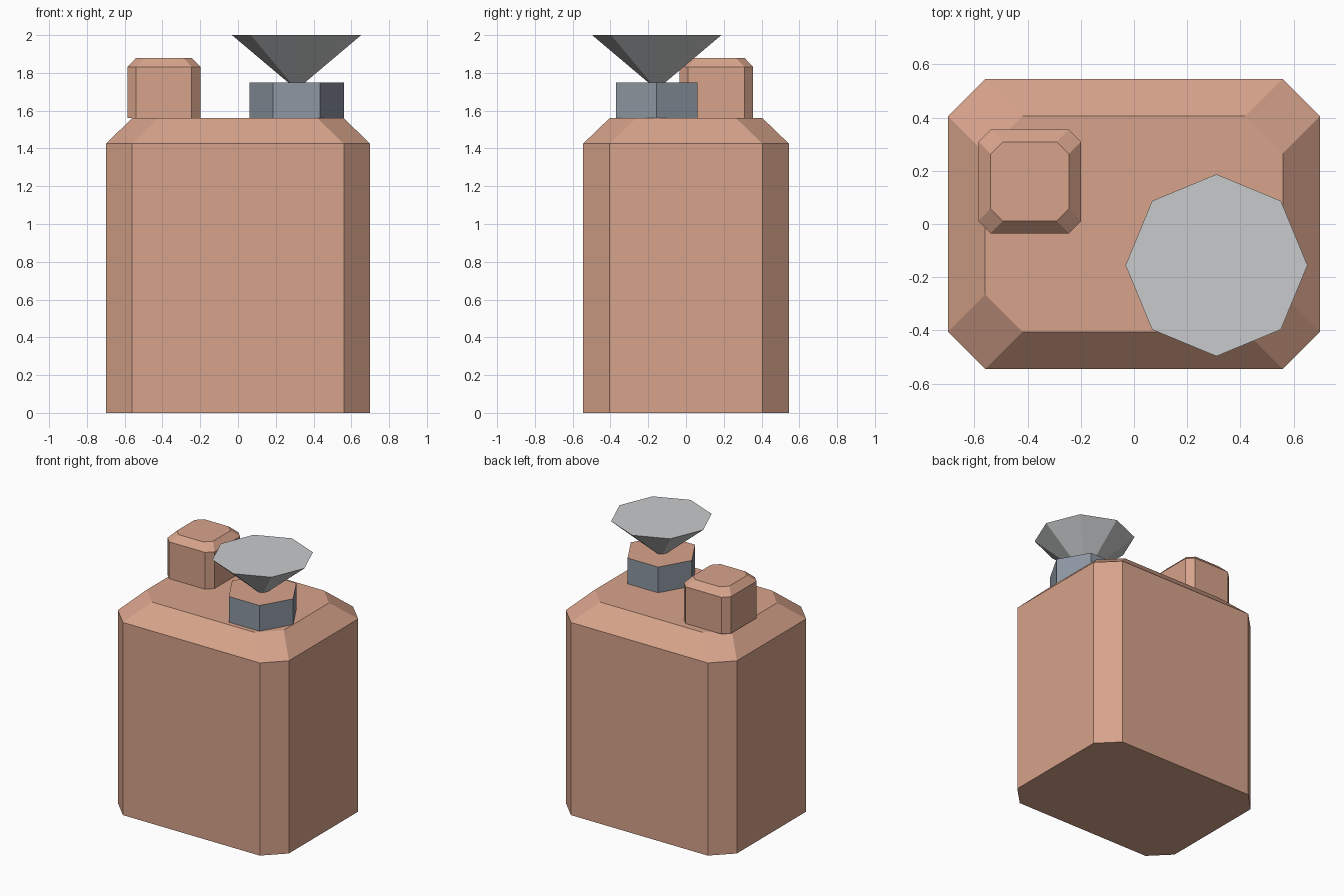
import bpy, bmesh, math

if "Cube" in bpy.data.objects:
    bpy.data.objects.remove(bpy.data.objects["Cube"])


def material(name, rgb):
    m = bpy.data.materials.new(name)
    m.diffuse_color = (*rgb, 1.0)
    m.use_nodes = True
    m.node_tree.nodes["Principled BSDF"].inputs["Base Color"].default_value = m.diffuse_color
    return m


CLAY = material("clay", (0.68, 0.366, 0.258))
STEEL = material("blue_grey", (0.266, 0.309, 0.362))
SILVER = material("silver", (0.58, 0.59, 0.60))


def add_object(name, bm, mats):
    bmesh.ops.recalc_face_normals(bm, faces=bm.faces)
    mesh = bpy.data.meshes.new(name)
    bm.to_mesh(mesh)
    bm.free()
    for m in mats:
        mesh.materials.append(m)
    obj = bpy.data.objects.new(name, mesh)
    bpy.context.collection.objects.link(obj)
    return obj


def cut_rectangle(hx, hy, c):
    """Rectangle outline with its four corners cut off."""
    return [(hx, -hy + c), (hx, hy - c), (hx - c, hy), (-hx + c, hy),
            (-hx, hy - c), (-hx, -hy + c), (-hx + c, -hy), (hx - c, -hy)]


def chamfered_block(name, centre, hx, hy, cut, z0, z1, z2, mat):
    """Cut-corner block whose top rim slopes inward by the same cut."""
    bm = bmesh.new()
    levels = [(hx, hy, z0), (hx, hy, z1), (hx - cut, hy - cut, z2)]
    rings = [[bm.verts.new((centre[0] + x, centre[1] + y, z))
              for x, y in cut_rectangle(a, b, cut)] for a, b, z in levels]
    for low, high in zip(rings, rings[1:]):
        for i in range(8):
            j = (i + 1) % 8
            bm.faces.new((low[i], low[j], high[j], high[i]))
    bm.faces.new(rings[0])
    bm.faces.new(rings[-1])
    return add_object(name, bm, [mat])


def prism(name, sides, r_low, r_high, z0, z1, mats):
    """Regular prism or cone with a corner pointing along x."""
    bm = bmesh.new()
    bmesh.ops.create_cone(bm, cap_ends=True, segments=sides, radius1=r_low,
                          radius2=r_high, depth=z1 - z0)
    first = max(bm.verts, key=lambda v: v.co.xy.length).co
    turn = -math.atan2(first.y, first.x)
    for v in bm.verts:
        x, y = v.co.x, v.co.y
        v.co.x = x * math.cos(turn) - y * math.sin(turn) + 0.31
        v.co.y = x * math.sin(turn) + y * math.cos(turn) - 0.155
        v.co.z += (z0 + z1) / 2
    bm.normal_update()
    if len(mats) > 1:
        for f in bm.faces:
            f.material_index = 1 if f.normal.z > 0.9 else 0
    return add_object(name, bm, mats)


# Main body and the small block on its back left corner
chamfered_block("body", (0, 0), 0.70, 0.545, 0.14, 0.0, 1.425, 1.56, CLAY)
chamfered_block("small_block", (-0.392, 0.16), 0.193, 0.195, 0.046,
                1.56, 1.832, 1.88, CLAY)

# Hexagonal neck with a clay top
prism("neck", 6, 0.25, 0.25, 1.56, 1.75, [STEEL, CLAY])

# Eight-sided funnel-shaped knob, its tip sunk into the neck
prism("knob", 8, 0.004, 0.342, 1.715, 2.0, [SILVER])
